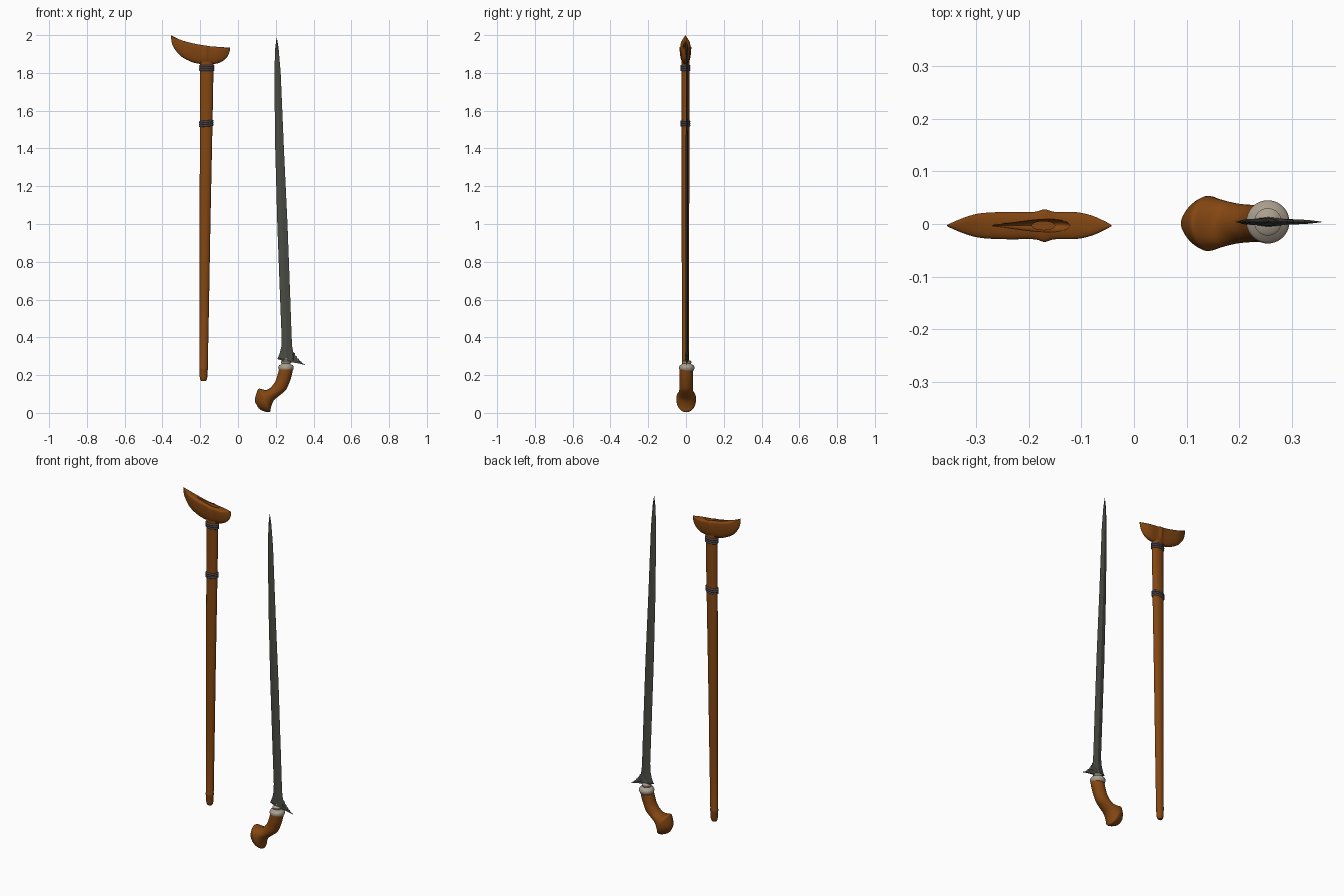
import bpy, bmesh, math
from mathutils import Vector

if "Cube" in bpy.data.objects:
    bpy.data.objects.remove(bpy.data.objects["Cube"])


def material(name, rgb):
    m = bpy.data.materials.new(name)
    m.diffuse_color = (*rgb, 1)
    m.use_nodes = True
    m.node_tree.nodes["Principled BSDF"].inputs["Base Color"].default_value = m.diffuse_color
    return m


WOOD = material("brown wood", (0.23, 0.062, 0.006))
STEEL = material("dark steel", (0.068, 0.070, 0.058))
CORD = material("dark cord", (0.075, 0.06, 0.068))
BONE = material("pale collar", (0.40, 0.34, 0.27))


def smooth_rows(rows, n):
    """Catmull-Rom interpolation between rows of numbers."""
    out = []
    for i in range(len(rows) - 1):
        a, b, c, d = (rows[max(i - 1, 0)], rows[i], rows[i + 1],
                      rows[min(i + 2, len(rows) - 1)])
        for k in range(n):
            t = k / n
            out.append([q + 0.5 * t * (r - p + t * (2 * p - 5 * q + 4 * r - s
                        + t * (3 * (q - r) + s - p))) for p, q, r, s in zip(a, b, c, d)])
    out.append(list(rows[-1]))
    return out


def loft(name, rings, mat, angle=40):
    """Skin a list of closed rings and cap both ends."""
    bm = bmesh.new()
    vs = [[bm.verts.new(p) for p in r] for r in rings]
    n = len(rings[0])
    for a, b in zip(vs, vs[1:]):
        for i in range(n):
            j = (i + 1) % n
            bm.faces.new((a[i], a[j], b[j], b[i]))
    bm.faces.new(vs[0])
    bm.faces.new(vs[-1])
    bmesh.ops.recalc_face_normals(bm, faces=bm.faces)
    me = bpy.data.meshes.new(name)
    bm.to_mesh(me)
    bm.free()
    me.materials.append(mat)
    ob = bpy.data.objects.new(name, me)
    bpy.context.collection.objects.link(ob)
    bpy.ops.object.select_all(action='DESELECT')
    ob.select_set(True)
    bpy.context.view_layer.objects.active = ob
    bpy.ops.object.shade_smooth_by_angle(angle=math.radians(angle))
    return ob


def ellipse(cx, cy, z, rx, ry, n=32):
    return [(cx + rx * math.cos(2 * math.pi * i / n),
             cy + ry * math.sin(2 * math.pi * i / n), z) for i in range(n)]


# --- sheath stem: flattened tapering tube with a rounded foot ---
SY = -0.003
stem = [(0.168, -0.194, -0.171, .009), (0.174, -0.199, -0.166, .014),
        (0.19, -0.2025, -0.162, .018), (0.225, -0.203, -0.161, .0185),
        (0.23, -0.205, -0.159, .020), (0.238, -0.205, -0.159, .020),
        (0.243, -0.203, -0.160, .0185), (0.6, -0.203, -0.153, .019),
        (1.0, -0.203, -0.146, .020), (1.53, -0.202, -0.135, .021),
        (1.86, -0.201, -0.129, .021)]
loft("sheath_stem", [ellipse((l + r) / 2, SY, z, (r - l) / 2, ry) for z, l, r, ry in stem], WOOD)

# --- cord bindings: stacked elliptical rings around the stem ---
def binding(name, z0, l, r, ry, tilt):
    cx, rx = (l + r) / 2, (r - l) / 2
    for k in range(3):
        zc = z0 + (k - 1) * 0.0105
        rings = []
        for i in range(9):
            a = math.pi * i / 8 - math.pi / 2
            e = 0.0055 * math.cos(a)
            ring = ellipse(cx, SY, zc + 0.006 * math.sin(a), rx + e, ry + e)
            rings.append([(x, y, z + tilt * (x - cx)) for x, y, z in ring])
        loft(f"{name}_{k + 1}", rings, CORD)


binding("upper_binding", 1.826, -0.201, -0.130, .021, 0)
binding("lower_binding", 1.532, -0.202, -0.135, .021, 0.1)

# --- boat shaped sheath mouth: x, top, bottom, half depth ---
boat = [(-.355, 2.0, 1.988, .0008), (-.347, 1.995, 1.948, .005), (-.32, 1.982, 1.906, .016),
        (-.29, 1.970, 1.880, .0235), (-.24, 1.957, 1.856, .026), (-.19, 1.948, 1.846, .026),
        (-.17, 1.945, 1.844, .031), (-.15, 1.942, 1.845, .026), (-.11, 1.938, 1.850, .0255),
        (-.08, 1.936, 1.863, .019), (-.055, 1.935, 1.888, .008), (-.043, 1.935, 1.918, .0012)]
rings = []
for x, top, bot, hy in smooth_rows(boat, 5):
    ring = []
    zm = top - 0.1 * (top - bot)
    for i in range(32):
        a = 2 * math.pi * i / 32
        c, s = math.cos(a), math.sin(a)
        y = hy * math.copysign(abs(c) ** 0.8, c)
        ring.append((x, SY + y, zm + s * ((top - zm) if s > 0 else (zm - bot))))
    rings.append(ring)
mouth = loft("sheath_mouth", rings, WOOD)

# hollow and blade slot cut into the top of the mouth
hollow_rings = []
for i in range(1, 24):
    u = -math.cos(math.pi * i / 24)
    s = math.sin(math.pi * i / 24)
    w = 0.019 * s * (0.55 + 0.45 * u)
    x = -0.195 + 0.075 * u
    hollow_rings.append([(x, SY + w * math.cos(2 * math.pi * k / 20),
                          1.955 - 0.12 * (x + 0.195) + 0.034 * s * math.sin(2 * math.pi * k / 20))
                         for k in range(20)])
cutters = [loft("hollow_cutter", hollow_rings, WOOD),
           loft("slot_cutter", [ellipse(-.172, SY, z, .022, .008, 24) for z in (1.855, 2.02)], WOOD)]
for cut in cutters:
    cut.hide_render = True
    bpy.context.view_layer.objects.active = mouth
    mod = mouth.modifiers.new("cut", 'BOOLEAN')
    mod.operation = 'DIFFERENCE'
    mod.solver = 'EXACT'
    mod.object = cut
    bpy.ops.object.modifier_apply(modifier=mod.name)
    bpy.data.objects.remove(cut)

# --- blade: thin diamond section; z, left, right, half thickness ---
BY = 0.004
blade = [(1.985, .204, .206, .0005), (1.93, .197, .215, .003), (1.8, .192, .226, .0045),
         (1.4, .197, .243, .0055), (1.0, .208, .262, .006), (0.6, .223, .277, .0065),
         (0.4, .231, .284, .007), (0.35, .229, .287, .0075), (0.32, .222, .290, .008),
         (0.288, .210, .292, .008)]
rings = []
for z, l, r, h in blade:
    m = (l + r) / 2
    tilt = -0.2 if z < 0.3 else 0
    rings.append([(x, y, z + tilt * (x - .210)) for x, y in
                  ((l, BY), (m, BY - h), (r, BY), (m, BY + h))])
loft("blade", rings, STEEL, 20)

# --- blade guard: slanted spur with small teeth; x, top, bottom, half thickness ---
guard = [(.208, .290, .285, .001), (.23, .296, .278, .006), (.255, .300, .271, .009),
         (.283, .342, .267, .006), (.292, .333, .266, .0055), (.2925, .322, .266, .0055),
         (.302, .315, .265, .005), (.3025, .303, .265, .005), (.312, .298, .263, .0045),
         (.3125, .289, .263, .0045), (.324, .285, .261, .004), (.3245, .276, .261, .004),
         (.336, .272, .258, .003), (.3365, .266, .258, .003), (.356, .256, .253, .0005)]
loft("blade_guard", [[(x, BY, t), (x, BY - h, b + min(.012, (t - b) / 2)), (x, BY - h * .7, b),
                      (x, BY + h * .7, b), (x, BY + h, b + min(.012, (t - b) / 2))]
                     for x, t, b, h in guard], STEEL, 20)

# --- turned collar between blade and grip ---
collar = [(.030, .218), (.037, .226), (.0405, .234), (.041, .243), (.037, .252), (.026, .256),
          (.022, .261), (.026, .266), (.026, .271), (.020, .276), (.009, .279), (.008, .290)]
loft("collar", [ellipse(.254, BY, z, r, r, 40) for r, z in collar], BONE, 50)

# --- curved pistol grip: left x,z / right x,z / half depth ---
grip = [(.217, .230, .291, .230, .036), (.207, .193, .284, .198, .036),
        (.195, .162, .275, .168, .035), (.174, .136, .254, .122, .036),
        (.153, .122, .222, .094, .039), (.131, .124, .190, .066, .046),
        (.112, .128, .175, .030, .052), (.104, .120, .170, .006, .051),
        (.094, .093, .150, .005, .041), (.089, .068, .124, .014, .022),
        (.092, .054, .108, .026, .008)]
rings = []
for lx, lz, rx, rz, hy in smooth_rows(grip, 4):
    l, r = Vector((lx, 0.001, lz)), Vector((rx, 0.001, rz))
    mid, half = (l + r) / 2, (r - l) / 2
    rings.append([mid + half * math.cos(2 * math.pi * i / 32)
                  + Vector((0, hy * math.sin(2 * math.pi * i / 32), 0)) for i in range(32)])
loft("grip", rings, WOOD, 50)
